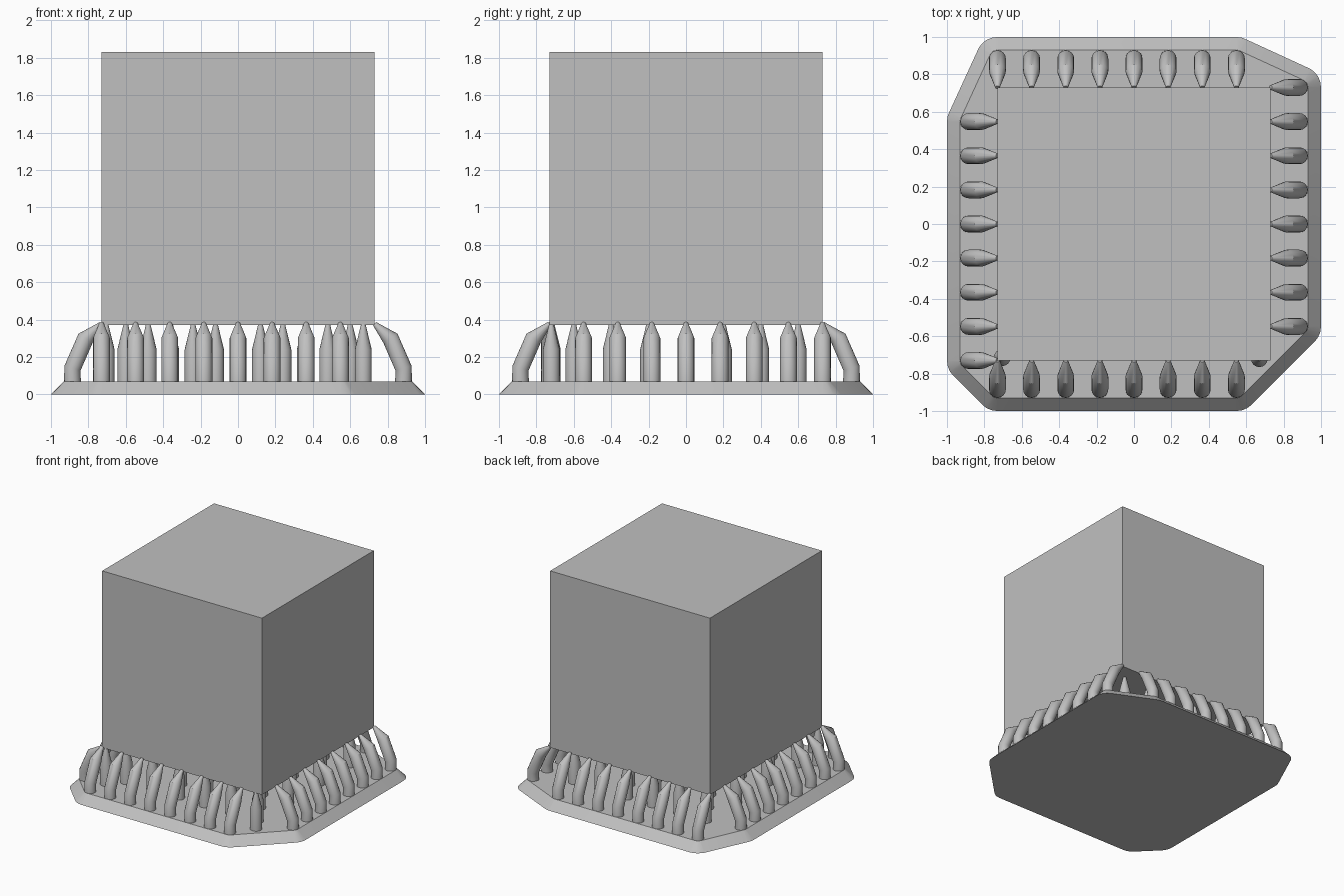
import bpy, bmesh, math
from mathutils import Vector

default = bpy.data.objects.get("Cube")
if default:
    bpy.data.objects.remove(default, do_unlink=True)

# One plain grey for everything
grey = bpy.data.materials.new("light grey")
grey.use_nodes = True
colour = (0.53, 0.53, 0.53, 1)
grey.diffuse_color = colour
grey.node_tree.nodes["Principled BSDF"].inputs["Base Color"].default_value = colour

HALF = 0.73       # half width of the block
BLOCK_Z = 0.37    # underside of the block
RAFT_Z = 0.07     # top of the raft
FOOT = 0.885      # distance of the outer feet from the centre
R = 0.045         # pillar radius
STEP = HALF / 4
SIDES = 16


def finish(bm, name, smooth=True):
    bmesh.ops.recalc_face_normals(bm, faces=bm.faces)
    mesh = bpy.data.meshes.new(name)
    bm.to_mesh(mesh)
    bm.free()
    mesh.materials.append(grey)
    obj = bpy.data.objects.new(name, mesh)
    bpy.context.collection.objects.link(obj)
    if smooth:
        bpy.ops.object.select_all(action='DESELECT')
        obj.select_set(True)
        bpy.context.view_layer.objects.active = obj
        bpy.ops.object.shade_smooth_by_angle(angle=math.radians(35))
    return obj


def support(name, path, radii):
    """Tapered round tube through the path, with capped ends."""
    bm = bmesh.new()
    path = [Vector(p) for p in path]
    rings = []
    for i, p in enumerate(path):
        along = (path[min(i + 1, len(path) - 1)] - path[max(i - 1, 0)]).normalized()
        if i == 0:
            along = Vector((0, 0, 1))
        turn = Vector((0, 0, 1)).rotation_difference(along)
        angles = [2 * math.pi * k / SIDES for k in range(SIDES)]
        rings.append([bm.verts.new(p + turn @ Vector((radii[i] * math.cos(a), radii[i] * math.sin(a), 0)))
                      for a in angles])
    for low, high in zip(rings, rings[1:]):
        for k in range(SIDES):
            n = (k + 1) % SIDES
            bm.faces.new((low[k], low[n], high[n], high[k]))
    bm.faces.new(rings[0])
    bm.faces.new(rings[-1])
    finish(bm, name)


# Printed block
bm = bmesh.new()
bmesh.ops.create_cube(bm, size=2 * HALF)
bmesh.ops.translate(bm, verts=bm.verts, vec=(0, 0, BLOCK_Z + HALF))
finish(bm, "block", smooth=False)

# Outer supports lean in from the raft edge to the block's lower edges
rows = {
    "back": ((0, 1), range(-4, 4)),
    "front": ((0, -1), range(-4, 4)),
    "left": ((1, 0), range(-3, 5)),
    "right": ((-1, 0), range(-4, 4)),
}
feet = []
for side, ((dx, dy), slots) in rows.items():
    for i in slots:
        t = i * STEP

        def at(d, z):
            return (dx * d + abs(dy) * t, dy * d + abs(dx) * t, z)

        feet.append(at(FOOT, 0))
        support(f"{side}_support", [at(FOOT, RAFT_Z - 0.01), at(FOOT, 0.14), at(0.815, 0.30), at(HALF, 0.378)],
                (R, R, R, 0.012))

# Upright supports in staggered rows under the block
spots = [(0.67, -0.72), (-0.705, -0.715)]
for row in range(7):
    y = -0.6 + 0.2 * row
    spots += [(-0.6 + 0.24 * k + 0.12 * (row % 2), y) for k in range(6 - row % 2)]
for x, y in spots:
    support("inner_support", [(x, y, RAFT_Z - 0.01), (x, y, 0.24), (x, y, 0.375)], (R, R, 0.012))

# Raft: rounded outline wrapped around all the feet, flaring out at the bottom
bm = bmesh.new()
for x, y, _ in feet:
    for z, reach in ((0, 0.115), (RAFT_Z, R)):
        for k in range(24):
            a = 2 * math.pi * k / 24
            bm.verts.new((x + reach * math.cos(a), y + reach * math.sin(a), z))
hull = bmesh.ops.convex_hull(bm, input=bm.verts)
loose = {v for v in hull["geom_interior"] + hull["geom_unused"] if isinstance(v, bmesh.types.BMVert)}
bmesh.ops.delete(bm, geom=list(loose), context='VERTS')
bmesh.ops.dissolve_limit(bm, angle_limit=math.radians(1), verts=bm.verts, edges=bm.edges)
finish(bm, "raft")
